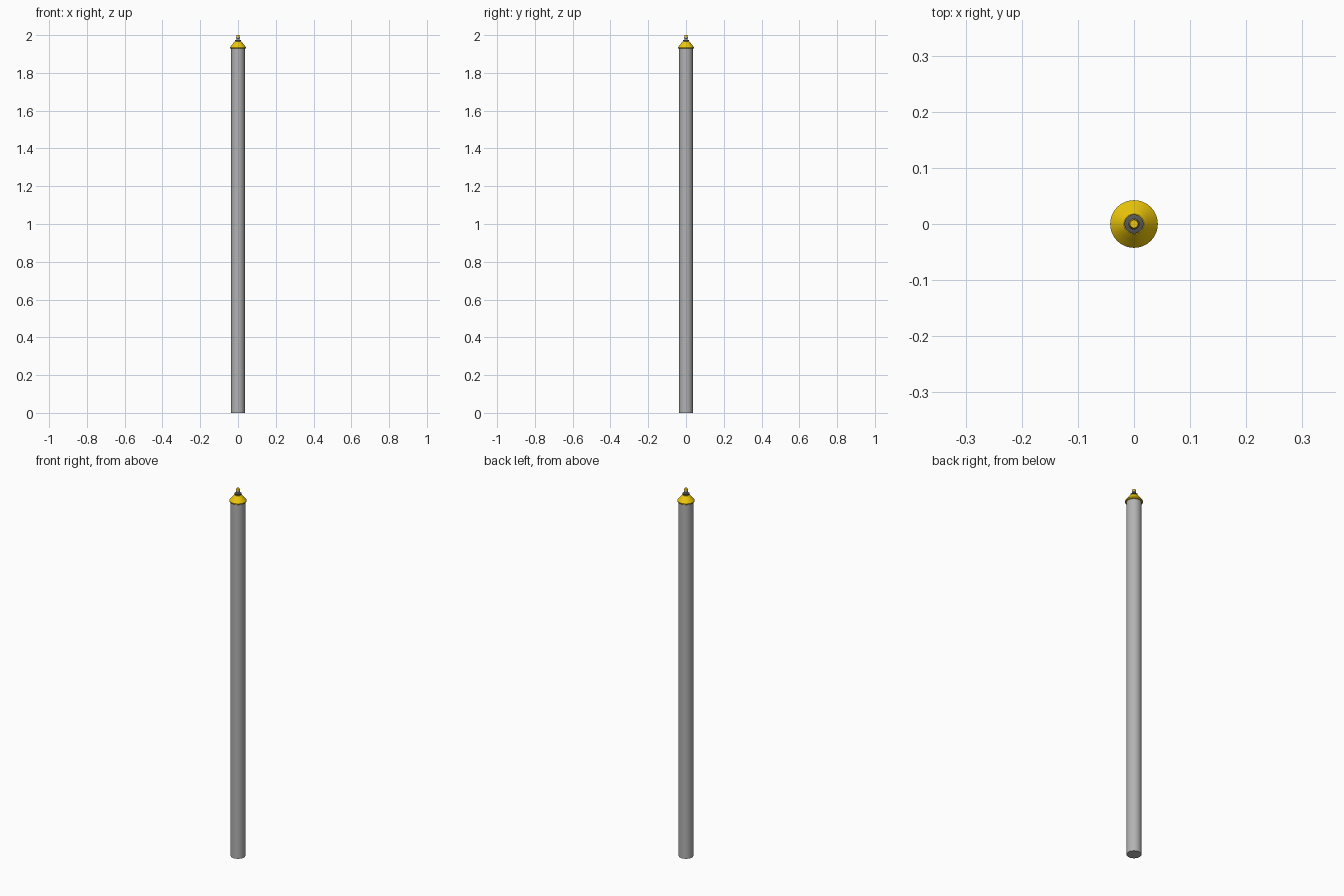
import bpy, bmesh, math

if "Cube" in bpy.data.objects:
    bpy.data.objects.remove(bpy.data.objects["Cube"])


def material(name, r, g, b):
    m = bpy.data.materials.new(name)
    m.diffuse_color = (r, g, b, 1)
    m.use_nodes = True
    m.node_tree.nodes["Principled BSDF"].inputs["Base Color"].default_value = m.diffuse_color
    return m


GOLD = material("gold", 0.86, 0.58, 0.003)
STEEL = material("steel", 0.45, 0.45, 0.45)
DARK = material("dark_metal", 0.1, 0.1, 0.1)


def lathe(name, profile, mat, sides=32):
    """Revolve (radius, z) points around z; ends are capped."""
    bm = bmesh.new()
    rings = []
    for r, z in profile:
        rings.append([bm.verts.new((r * math.cos(2 * math.pi * i / sides),
                                    r * math.sin(2 * math.pi * i / sides), z))
                      for i in range(sides)])
    for a, b in zip(rings, rings[1:]):
        for i in range(sides):
            j = (i + 1) % sides
            bm.faces.new((a[i], a[j], b[j], b[i]))
    bm.faces.new(rings[0][::-1])
    bm.faces.new(rings[-1])
    me = bpy.data.meshes.new(name)
    bm.to_mesh(me)
    bm.free()
    ob = bpy.data.objects.new(name, me)
    bpy.context.collection.objects.link(ob)
    me.materials.append(mat)
    bpy.ops.object.select_all(action='DESELECT')
    ob.select_set(True)
    bpy.context.view_layer.objects.active = ob
    bpy.ops.object.shade_smooth_by_angle(angle=math.radians(35))
    return ob


# Long plain shaft
lathe("pole_shaft", [(0.036, 0), (0.036, 1.932)], STEEL)

# Flared cap with a thin rim
lathe("pole_cap", [(0.041, 1.929), (0.0425, 1.931), (0.0425, 1.935),
                   (0.034, 1.946), (0.026, 1.956), (0.020, 1.964),
                   (0.018, 1.966)], GOLD)

# Small finial: dark collar, steel neck and gold tip
lathe("finial_collar", [(0.014, 1.964), (0.014, 1.968), (0.017, 1.970),
                        (0.017, 1.973), (0.012, 1.975)], DARK)
lathe("finial_neck", [(0.010, 1.973), (0.007, 1.979), (0.010, 1.983),
                      (0.010, 1.988), (0.009, 1.990)], STEEL)
lathe("finial_tip", [(0.009, 1.989), (0.009, 1.994), (0.007, 2.0)], GOLD)
